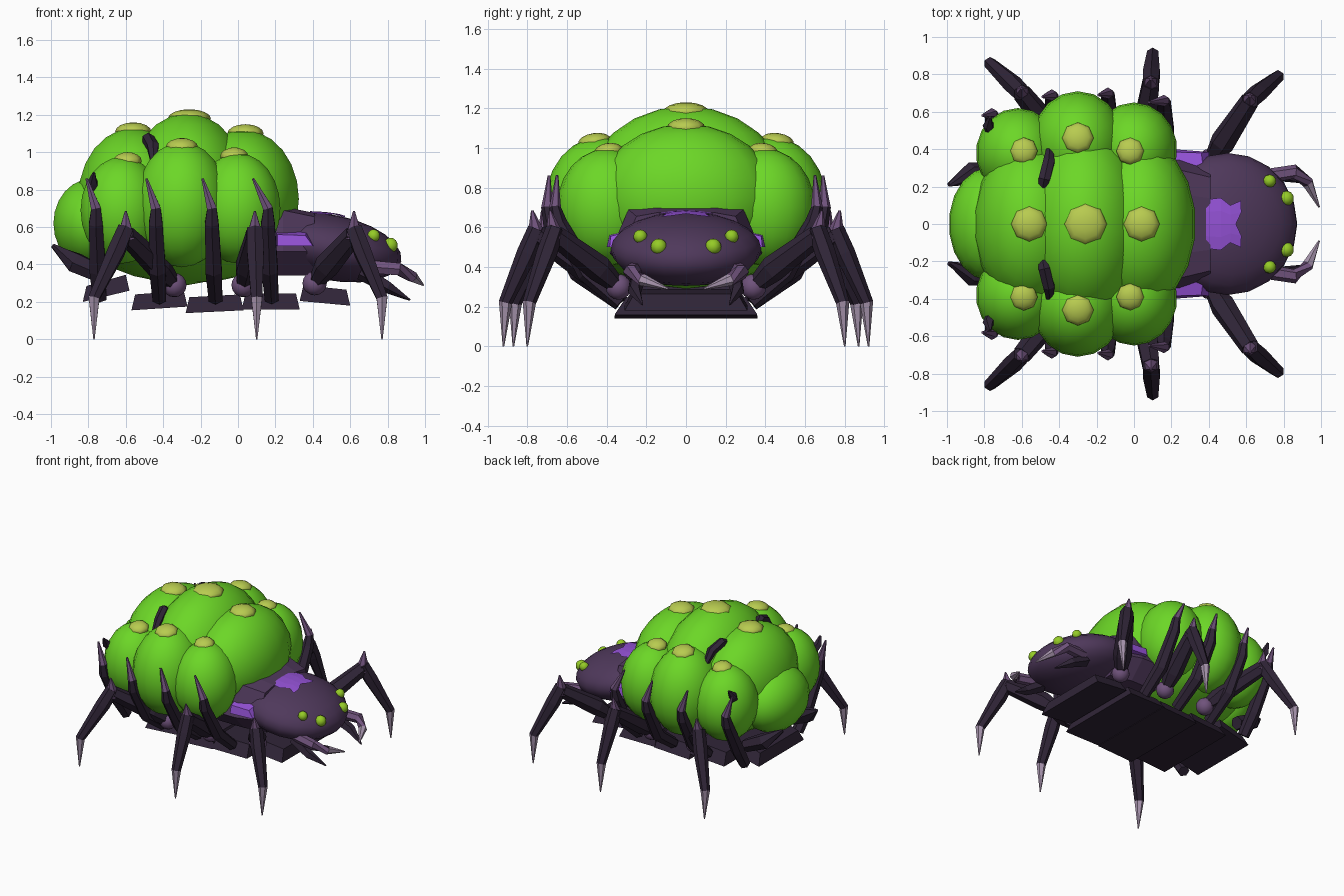
import bpy, bmesh, math
from mathutils import Vector, Matrix

if "Cube" in bpy.data.objects:
    bpy.data.objects.remove(bpy.data.objects["Cube"])


def material(name, rgb):
    m = bpy.data.materials.new(name)
    m.diffuse_color = (*rgb, 1)
    m.use_nodes = True
    m.node_tree.nodes["Principled BSDF"].inputs["Base Color"].default_value = m.diffuse_color
    return m


GREEN = material("bright green", (0.15, 0.68, 0.02))
PUSTULE = material("yellow green", (0.48, 0.60, 0.08))
EYE = material("eye green", (0.30, 0.60, 0.02))
HEAD = material("dusky purple", (0.078, 0.040, 0.105))
DARK = material("dark plum", (0.029, 0.018, 0.038))
VIOLET = material("violet", (0.30, 0.085, 0.68))
MAUVE = material("mauve", (0.16, 0.085, 0.20))
CLAW = material("pale lilac", (0.38, 0.29, 0.41))


def finish(name, bm, mats, smooth=False):
    bmesh.ops.recalc_face_normals(bm, faces=bm.faces)
    for f in bm.faces:
        f.smooth = smooth
    me = bpy.data.meshes.new(name)
    bm.to_mesh(me)
    bm.free()
    ob = bpy.data.objects.new(name, me)
    bpy.context.collection.objects.link(ob)
    for m in mats:
        me.materials.append(m)
    return ob


def ball(name, centre, radii, mat, seg=18, rings=12, rot=None):
    """Smooth ellipsoid with its poles on local z."""
    bm = bmesh.new()
    bmesh.ops.create_uvsphere(bm, u_segments=seg, v_segments=rings, radius=1)
    r = rot if rot else Matrix.Identity(4)
    bm.transform(Matrix.Translation(centre) @ r @ Matrix.Diagonal((*radii, 1)))
    return finish(name, bm, [mat], True)


def limb(name, points, radii, mats, sides=6, slots=None, flat=1.0):
    """Tapered faceted tube; slots gives the material slot of each segment."""
    pts = [Vector(p) for p in points]
    bm = bmesh.new()
    rows = []
    for i, p in enumerate(pts):
        d = (pts[min(i + 1, len(pts) - 1)] - pts[max(i - 1, 0)]).normalized()
        ref = Vector((1, 0, 0)) if abs(d.x) < 0.8 else Vector((0, 0, 1))
        u = (ref - d * ref.dot(d)).normalized()
        v = d.cross(u)
        angles = [2 * math.pi * (k + 0.5) / sides for k in range(sides)]
        rows.append([bm.verts.new(p + radii[i] * (u * math.cos(a) * flat + v * math.sin(a)))
                     for a in angles])
    for i, (a, b) in enumerate(zip(rows, rows[1:])):
        for k in range(sides):
            j = (k + 1) % sides
            f = bm.faces.new((a[k], a[j], b[j], b[k]))
            f.material_index = slots[i] if slots else 0
    bm.faces.new(rows[0])
    bm.faces.new(rows[-1]).material_index = slots[-1] if slots else 0
    return finish(name, bm, mats)


def prism(name, sections, mat):
    """Closed solid lofted through equal-sized point loops."""
    bm = bmesh.new()
    rows = [[bm.verts.new(p) for p in s] for s in sections]
    n = len(rows[0])
    for a, b in zip(rows, rows[1:]):
        for k in range(n):
            bm.faces.new((a[k], a[(k + 1) % n], b[(k + 1) % n], b[k]))
    bm.faces.new(rows[0])
    bm.faces.new(rows[-1])
    return finish(name, bm, [mat])


# Abdomen: lower body, central row of lobes and tail lobe
ball("lower_body", (-0.27, 0, 0.58), (0.58, 0.55, 0.28), GREEN)
ball("middle_lobe", (-0.27, 0, 0.75), (0.34, 0.52, 0.46), GREEN)
ball("rear_lobe", (-0.56, 0, 0.75), (0.30, 0.44, 0.38), GREEN)
ball("front_lobe", (0.03, 0, 0.75), (0.30, 0.45, 0.37), GREEN)
ball("tail_lobe", (-0.78, 0, 0.62), (0.21, 0.30, 0.24), GREEN)

# Pustules on the central row
for x, z, r in ((-0.26, 1.18, 0.115), (-0.56, 1.11, 0.097), (0.04, 1.10, 0.097)):
    ball("pustule", (x, 0, z), (r, r, 0.05), PUSTULE, 8, 8)

# Head, tilted down to the front
tilt = Matrix.Rotation(math.radians(11), 4, 'Y')
hc, hr = Vector((0.50, 0, 0.49)), Vector((0.38, 0.38, 0.175))
ball("head", hc, hr, HEAD, 20, 12, tilt)


def on_head(x, y, lift):
    """Point on the upper head surface."""
    lx, ly = (x - hc.x) / hr.x, y / hr.y
    z = hr.z * math.sqrt(max(0, 1 - lx * lx - ly * ly))
    return hc + (tilt @ Vector((x - hc.x, y, z + lift)))


# Notched marking on top of the head
bm = bmesh.new()
rows = []
for x, w in ((0.35, 0.13), (0.43, 0.14), (0.48, 0.10), (0.54, 0.125)):
    rows.append([bm.verts.new(on_head(x - (0.03 if x > 0.5 and k == 0 else 0), w * k / 2, 0.009))
                 for k in range(-2, 3)])
for a, b in zip(rows, rows[1:]):
    for k in range(4):
        bm.faces.new((a[k], a[k + 1], b[k + 1], b[k]))
finish("head_marking", bm, [VIOLET])

# Collar between head and abdomen
collar = []
for x, s, dz in ((0.02, 1.0, 0.0), (0.24, 1.0, 0.0), (0.41, 0.86, -0.035)):
    half = ((0.16, 0.71), (0.29, 0.69), (0.385, 0.47), (0.26, 0.34))
    loop = [(y * s, z) for y, z in half] + [(-y * s, z) for y, z in reversed(half)]
    collar.append([(x, y, z + (dz if z > 0.5 else 0)) for y, z in loop])
prism("collar", collar, HEAD)

# Overlapping belly plates, each wider at the bottom
for x0, x1, za, zb, w in ((-0.83, -0.58, 0.20, 0.26, 0.28), (-0.57, -0.27, 0.155, 0.175, 0.34),
                          (-0.28, 0.03, 0.14, 0.155, 0.36), (0.02, 0.33, 0.16, 0.16, 0.36),
                          (0.33, 0.60, 0.205, 0.18, 0.31)):
    prism("belly_plate", [
        [(x0, -w, za), (x1, -w, zb), (x1, w, zb), (x0, w, za)],
        [(x0 + 0.02, -w * 0.84, za + 0.085), (x1 - 0.02, -w * 0.84, zb + 0.085),
         (x1 - 0.02, w * 0.84, zb + 0.085), (x0 + 0.02, w * 0.84, za + 0.085)]], DARK)

for s, side in ((-1, "right"), (1, "left")):
    def P(*pts):
        return [(x, y * s, z) for x, y, z in pts]

    # Side lobes with their pustules
    for part, c, r in (("middle", (-0.30, 0.43, 0.72), (0.25, 0.28, 0.335)),
                       ("rear", (-0.62, 0.38, 0.69), (0.225, 0.24, 0.285)),
                       ("front", (0.00, 0.40, 0.70), (0.23, 0.25, 0.295))):
        ball(f"{side}_{part}_side_lobe", P(c)[0], r, GREEN)
    for x, y, z, r in ((-0.30, 0.46, 1.03, 0.085), (-0.59, 0.39, 0.955, 0.075),
                       (-0.02, 0.39, 0.98, 0.075)):
        lean = Matrix.Rotation(math.radians(-8 * s), 4, 'X')
        ball(f"{side}_pustule", (x, y * s, z), (r, r, 0.045), PUSTULE, 8, 8, lean)

    # Eyes
    ball(f"{side}_upper_eye", (0.725, 0.23 * s, 0.553), (0.035,) * 3, EYE, 10, 8)
    ball(f"{side}_lower_eye", (0.815, 0.137 * s, 0.502), (0.041,) * 3, EYE, 10, 8)

    # Violet cheek plates
    prism(f"{side}_cheek_plate", [
        P((0.20, 0.30, 0.58), (0.37, 0.30, 0.575), (0.41, 0.30, 0.50), (0.20, 0.30, 0.50)),
        P((0.21, 0.385, 0.56), (0.36, 0.38, 0.555), (0.40, 0.385, 0.50), (0.21, 0.40, 0.50))],
        VIOLET)

    # Curved pincers and the dark fangs below them
    limb(f"{side}_pincer", P((0.68, 0.25, 0.39), (0.86, 0.28, 0.375), (0.93, 0.22, 0.335),
                             (0.99, 0.09, 0.29)),
         (0.04, 0.038, 0.032, 0.005), [MAUVE, CLAW], 6, [0, 0, 1])
    limb(f"{side}_fang", P((0.66, 0.24, 0.36), (0.80, 0.26, 0.28), (0.92, 0.22, 0.21)),
         (0.045, 0.035, 0.005), [DARK], 5)

    # Three walking legs: hip, thigh with shin, knee spike and claw
    for part, hip, knee, foot in (
            ("front", (0.41, 0.34, 0.30), (0.62, 0.66, 0.56), (0.77, 0.80)),
            ("middle", (0.03, 0.38, 0.29), (0.09, 0.75, 0.56), (0.10, 0.92)),
            ("rear", (-0.34, 0.38, 0.29), (-0.60, 0.70, 0.56), (-0.77, 0.87))):
        hx, hy, hz = hip
        kx, ky, kz = knee
        fx, fy = foot
        ball(f"{side}_{part}_hip", P(hip)[0], (0.065,) * 3, MAUVE, 12, 8)
        limb(f"{side}_{part}_thigh", P(hip, (hx * 0.7 + kx * 0.3, hy * 0.7 + ky * 0.3, hz + 0.09),
                                       (kx, ky, kz)), (0.04, 0.068, 0.052), [DARK])
        limb(f"{side}_{part}_shin", P((kx, ky, kz + 0.03), (kx * 0.7 + fx * 0.3,
             ky * 0.7 + fy * 0.3, 0.47), (fx, fy - 0.01, 0.22), (fx, fy, 0)),
             (0.048, 0.052, 0.034, 0.004), [DARK, CLAW], 6, [0, 0, 1])
        limb(f"{side}_{part}_knee_spike", P((kx, ky, kz - 0.02), (kx, ky + 0.01, kz + 0.04),
             (kx, ky + 0.025, kz + 0.125)), (0.05, 0.034, 0.006), [MAUVE], 6)

    # Ribs rising from the belly plates and gripping the lobes
    for x, y, lean in ((-0.76, 0.58, -0.05), (-0.44, 0.68, -0.05),
                       (-0.14, 0.69, -0.05), (0.16, 0.65, -0.08)):
        limb(f"{side}_rib", P((x + 0.02, 0.33, 0.22), (x + 0.01, y - 0.15, 0.37),
                              (x, y - 0.01, 0.62), (x, y + 0.01, 0.70), (x + lean, y, 0.86)),
             (0.042, 0.05, 0.042, 0.03, 0.007), [DARK, MAUVE], 6, [0, 0, 0, 1])

    # Crest spine between the lobes, rear thorn and tail spike
    limb(f"{side}_crest", P((-0.50, 0.14, 1.03), (-0.48, 0.24, 1.07), (-0.455, 0.33, 1.03),
                            (-0.45, 0.40, 0.95)), (0.015, 0.035, 0.035, 0.02), [DARK], 6)
    limb(f"{side}_rear_thorn", P((-0.74, 0.46, 0.76), (-0.78, 0.53, 0.84), (-0.77, 0.57, 0.89)),
         (0.04, 0.03, 0.008), [DARK], 5)
    limb(f"{side}_tail_spike", P((-0.72, 0.28, 0.34), (-0.87, 0.27, 0.41), (-0.99, 0.21, 0.50)),
         (0.05, 0.06, 0.012), [DARK], 6)
